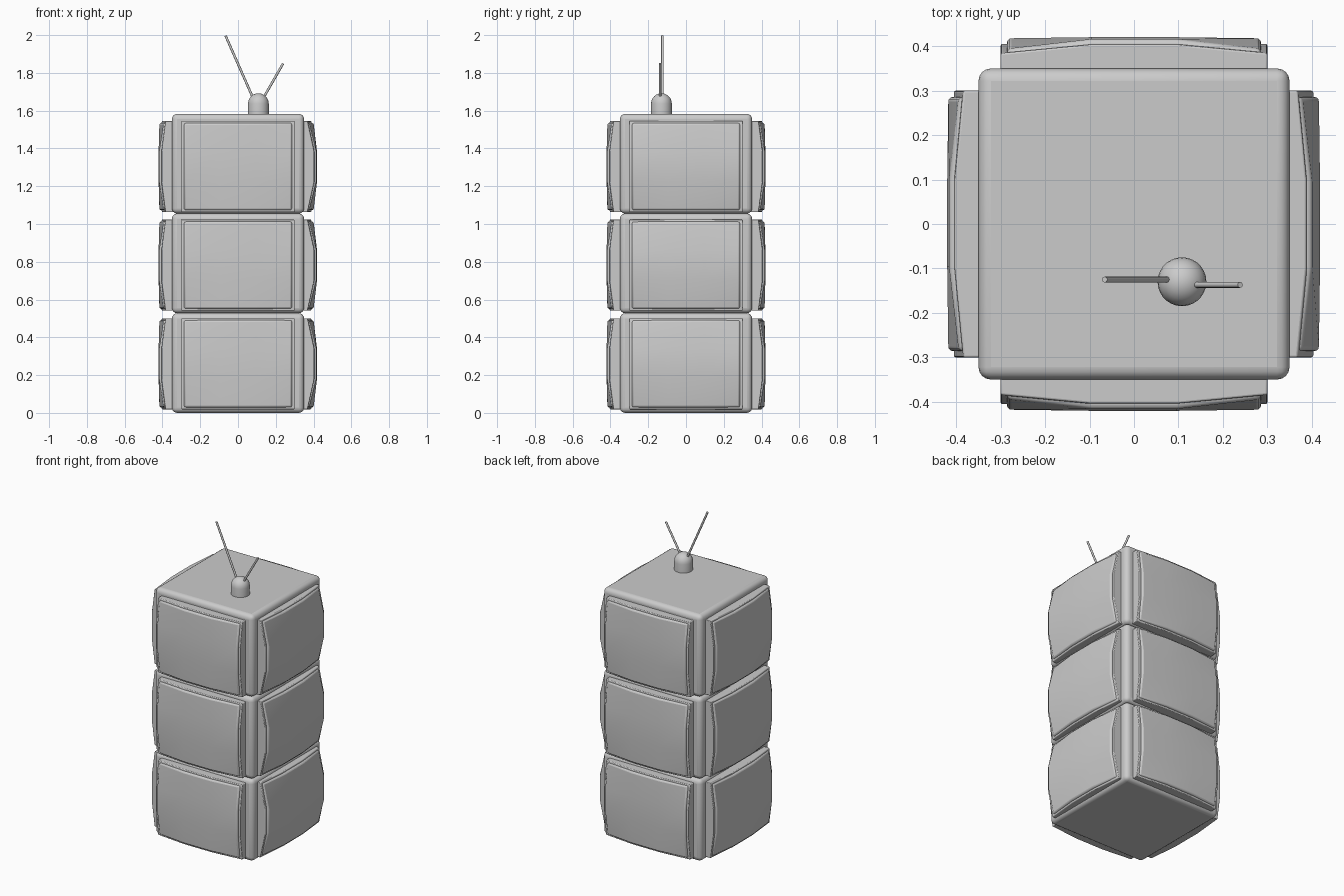
import bpy, bmesh, math
from mathutils import Vector, Matrix

if "Cube" in bpy.data.objects:
    bpy.data.objects.remove(bpy.data.objects["Cube"])

ROW = 1.583 / 3          # height of one cabinet


def finish(ob, bevel=0.0, segs=3):
    """Round the hard edges, then smooth shade."""
    if bevel:
        m = ob.modifiers.new("round", 'BEVEL')
        m.width, m.segments, m.limit_method = bevel, segs, 'ANGLE'
        m.angle_limit = math.radians(45)
    bpy.ops.object.select_all(action='DESELECT')
    ob.select_set(True)
    bpy.context.view_layer.objects.active = ob
    bpy.ops.object.shade_smooth_by_angle(angle=math.radians(35))


def make(name, bm):
    bmesh.ops.recalc_face_normals(bm, faces=bm.faces)
    me = bpy.data.meshes.new(name)
    bm.to_mesh(me)
    bm.free()
    ob = bpy.data.objects.new(name, me)
    bpy.context.collection.objects.link(ob)
    return ob


def pillow(name, w, h, depth, corner, bend, z, angle, bevel):
    """Slab facing -y whose corners sink back, turned round z by angle."""
    bm = bmesh.new()
    bmesh.ops.create_grid(bm, x_segments=3, y_segments=3, size=1)
    ext = bmesh.ops.extrude_face_region(bm, geom=bm.faces[:], use_keep_orig=True)
    back = {v for v in ext["geom"] if isinstance(v, bmesh.types.BMVert)}
    for v in bm.verts:
        u, t = v.co.x, v.co.y
        d = 0.33 if v in back else depth - corner * u * u * t * t - bend * t * t
        v.co = Vector((u * w, -d, z + t * h))
    bm.transform(Matrix.Rotation(angle, 4, 'Z'))
    finish(make(name, bm), bevel, 3)


def rod(name, a, b, r):
    a, b = Vector(a), Vector(b)
    bm = bmesh.new()
    bmesh.ops.create_cone(bm, cap_ends=True, segments=12, radius1=r, radius2=r,
                          depth=(b - a).length)
    bm.transform(Matrix.Translation((a + b) / 2)
                 @ (b - a).to_track_quat('Z', 'Y').to_matrix().to_4x4())
    finish(make(name, bm))


# Three stacked cabinets with a bulging screen on each of four sides
sides = {"front": 0, "right": 90, "back": 180, "left": 270}
for i in range(3):
    bm = bmesh.new()
    bmesh.ops.create_cube(bm, size=1)
    bm.transform(Matrix.Translation((0, 0, ROW * (i + 0.5)))
                 @ Matrix.Diagonal((0.7, 0.7, ROW, 1)))
    finish(make(f"cabinet_{i + 1}", bm), 0.028, 4)
    zc = 0.26 + 0.522 * i
    for side, deg in sides.items():
        bend = 0.018 if side == "right" else 0.002
        ang = math.radians(deg)
        pillow(f"{side}_frame_{i + 1}", 0.30, 0.241, 0.408, 0.022, bend, zc, ang, 0.004)
        pillow(f"{side}_screen_{i + 1}", 0.286, 0.231, 0.421, 0.026, bend, zc, ang, 0.010)

# Antenna base: short drum with a domed top
profile = [(0.055, 1.575), (0.055, 1.637)]
profile += [(0.055 * math.cos(a), 1.637 + 0.055 * math.sin(a))
            for a in (math.radians(d) for d in range(15, 91, 15))]
bm = bmesh.new()
vs = [bm.verts.new((r, 0, z)) for r, z in [(0, 1.575)] + profile]
es = [bm.edges.new(p) for p in zip(vs, vs[1:])]
bmesh.ops.spin(bm, geom=vs + es, cent=(0, 0, 0), axis=(0, 0, 1),
               angle=math.tau, steps=28)
bmesh.ops.remove_doubles(bm, verts=bm.verts, dist=1e-4)
bm.transform(Matrix.Translation((0.108, -0.13, 0)))
finish(make("antenna_base", bm))

# Two aerial rods
rod("long_aerial", (0.085, -0.125, 1.655), (-0.066, -0.125, 1.997), 0.0065)
rod("short_aerial", (0.13, -0.137, 1.66), (0.239, -0.137, 1.85), 0.0065)
